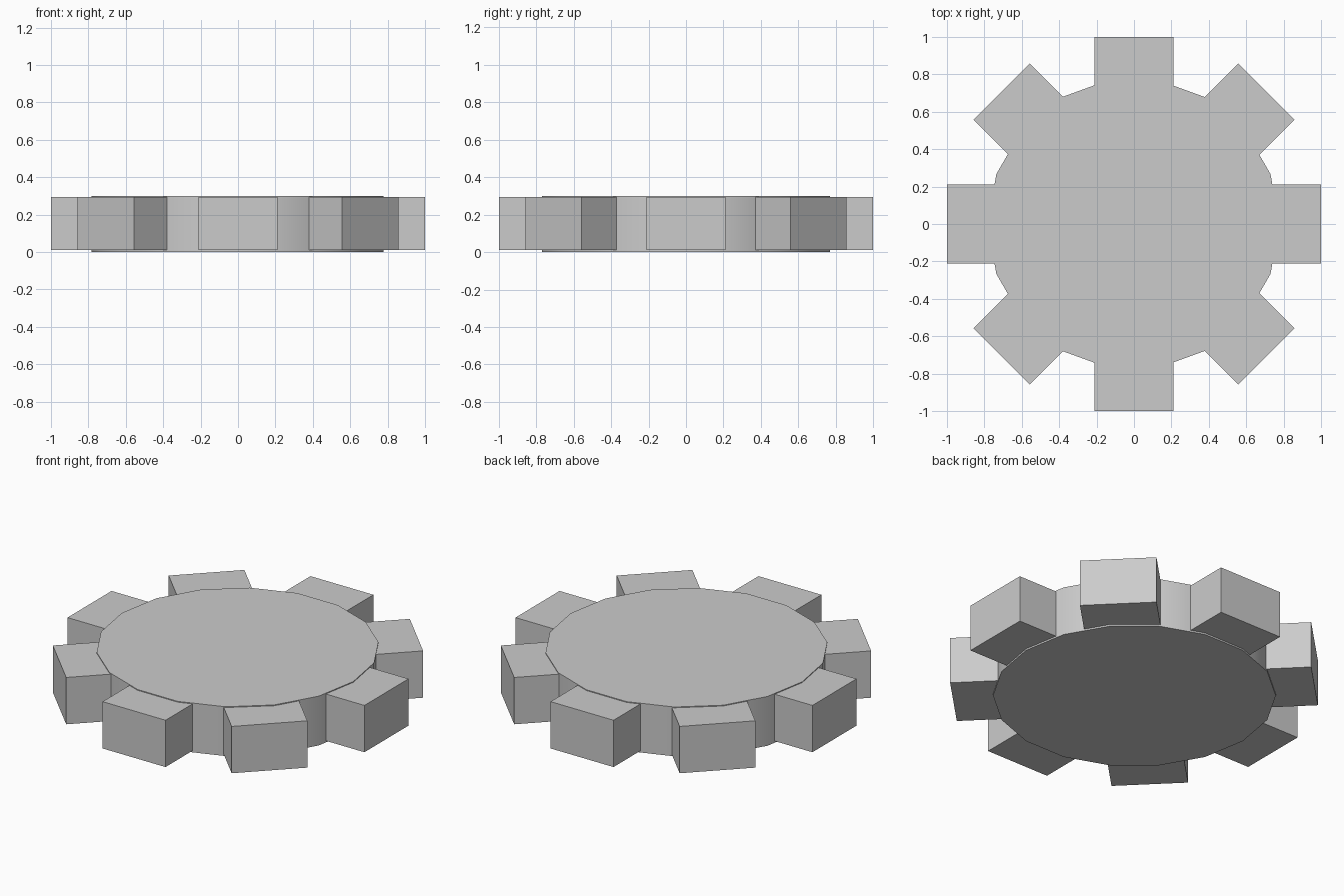
import bpy
from math import cos, sin, pi

if "Cube" in bpy.data.objects:
    bpy.data.objects.remove(bpy.data.objects["Cube"])

SIDES = 18
TEETH = 8
HEIGHT = 0.30
DISC_RADIUS = 0.78
TOOTH_INNER, TOOTH_OUTER = 0.58, 1.0
TOOTH_WIDTH = 0.424
TOOTH_BOTTOM, TOOTH_TOP = 0.01, 0.295

# Central disc, with a corner on the x axis and a smooth rim
bpy.ops.mesh.primitive_cylinder_add(
    vertices=SIDES, radius=DISC_RADIUS, depth=HEIGHT,
    location=(-0.003, 0, HEIGHT / 2), rotation=(0, 0, pi / 2))
disc = bpy.context.object
disc.name = "gear_disc"
bpy.ops.object.transform_apply(location=False, rotation=True, scale=True)
bpy.ops.object.shade_smooth_by_angle(angle=pi / 6)


def add_tooth(index):
    """Block tooth pointing outward, sunk into the disc."""
    angle = 2 * pi * index / TEETH
    mid = (TOOTH_INNER + TOOTH_OUTER) / 2
    bpy.ops.mesh.primitive_cube_add(
        size=1,
        location=(mid * cos(angle), mid * sin(angle), (TOOTH_BOTTOM + TOOTH_TOP) / 2),
        rotation=(0, 0, angle))
    tooth = bpy.context.object
    tooth.name = f"gear_tooth_{index + 1}"
    tooth.scale = (TOOTH_OUTER - TOOTH_INNER, TOOTH_WIDTH, TOOTH_TOP - TOOTH_BOTTOM)
    bpy.ops.object.transform_apply(location=False, rotation=False, scale=True)


# Ring of teeth
for i in range(TEETH):
    add_tooth(i)
